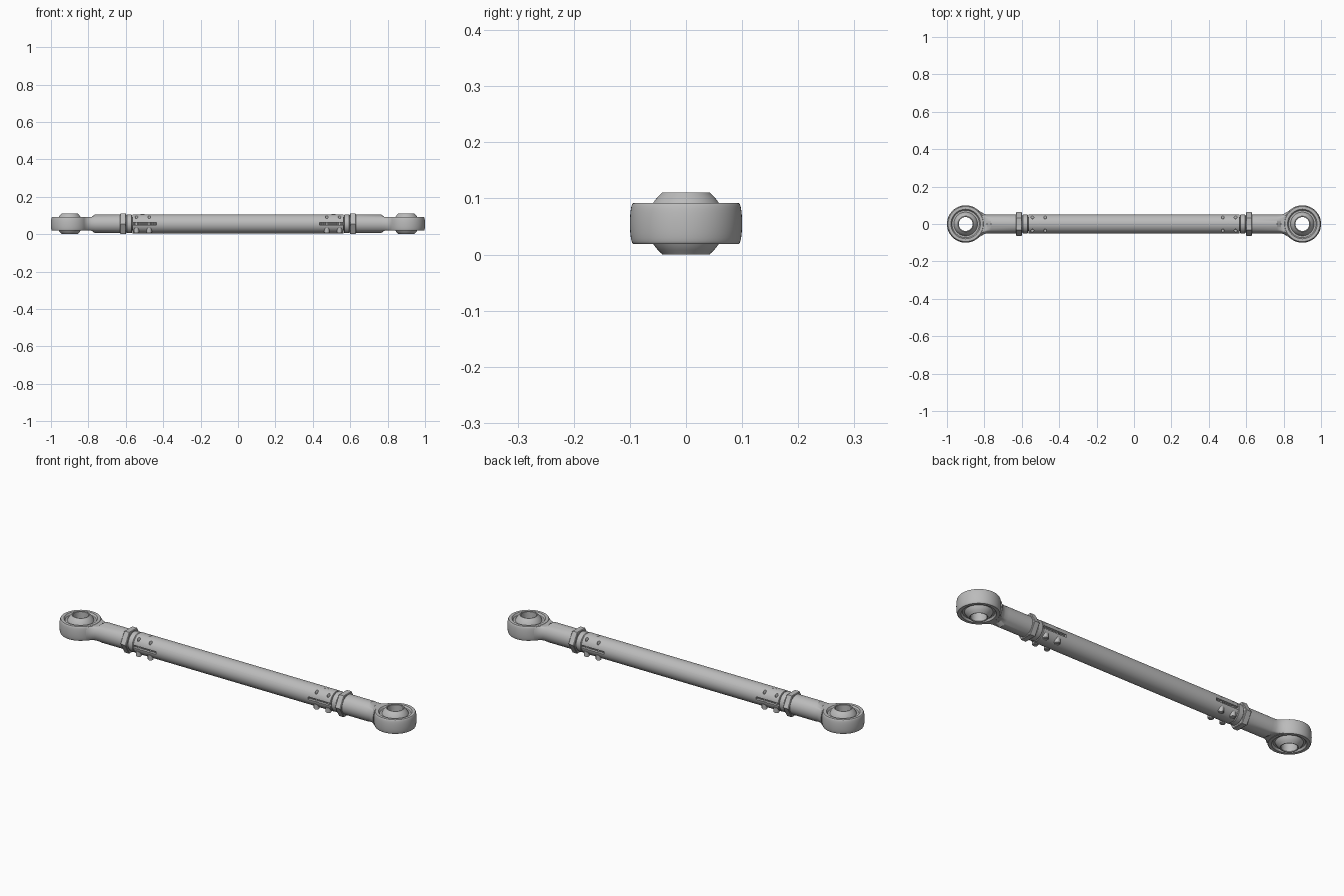
import bpy, bmesh, math
from mathutils import Matrix

old = bpy.data.objects.get("Cube")
if old:
    bpy.data.objects.remove(old, do_unlink=True)

AXIS_Z = 0.0555   # height of the rod axis
HEAD_X = 0.9      # centre of each end eye

steel = bpy.data.materials.new("brushed grey steel")
steel.use_nodes = True
steel.diffuse_color = (0.5, 0.5, 0.5, 1)
steel.node_tree.nodes["Principled BSDF"].inputs["Base Color"].default_value = (0.5, 0.5, 0.5, 1)


def make(name, bm, mirror=True):
    """Turn a bmesh into an object on the rod axis, mirrored to both ends."""
    bmesh.ops.recalc_face_normals(bm, faces=bm.faces)
    mesh = bpy.data.meshes.new(name)
    bm.to_mesh(mesh)
    bm.free()
    mesh.materials.append(steel)
    obj = bpy.data.objects.new(name, mesh)
    obj.location.z = AXIS_Z
    bpy.context.collection.objects.link(obj)
    if mirror:
        obj.modifiers.new("both_ends", "MIRROR")
    return obj


def loft(rings, closed=False):
    """Skin a list of point rings; close the loop or cap the ends."""
    bm = bmesh.new()
    rows = [[bm.verts.new(p) for p in ring] for ring in rings]
    n = len(rows[0])
    pairs = list(zip(rows, rows[1:])) + ([(rows[-1], rows[0])] if closed else [])
    for a, b in pairs:
        for i in range(n):
            j = (i + 1) % n
            bm.faces.new((a[i], a[j], b[j], b[i]))
    if not closed:
        bm.faces.new(rows[0])
        bm.faces.new(rows[-1])
    return bm


def turn(n):
    return [(math.cos(2 * math.pi * i / n), math.sin(2 * math.pi * i / n)) for i in range(n)]


def lathe_x(profile, closed=False, n=48):
    return loft([[(x, r * c, r * s) for c, s in turn(n)] for x, r in profile], closed)


def lathe_eye(profile, n=64):
    return loft([[(HEAD_X + r * c, r * s, z) for c, s in turn(n)] for r, z in profile], True)


def add_rod(bm, radius, x, y, z0, z1, n=20):
    """Add an upright cylinder to a bmesh."""
    place = Matrix.Translation((x, y, (z0 + z1) / 2))
    return bmesh.ops.create_cone(bm, cap_ends=True, segments=n, radius1=radius,
                                 radius2=radius, depth=z1 - z0, matrix=place)["verts"]


BOLTS = [(x, y) for x in (0.475, 0.543) for y in (-0.035, 0.035)]

# Central tube, hollow
tube = make("main_tube", lathe_x([(-0.565, 0.037), (-0.565, 0.049), (-0.563, 0.051),
                                  (0.563, 0.051), (0.565, 0.049), (0.565, 0.037)], True, 64), False)

# Clamp slits and bolt holes cut into the tube
slit = bmesh.new()
bmesh.ops.create_cube(slit, size=1, matrix=Matrix.Translation((0.517, 0, 0))
                      @ Matrix.Diagonal((0.164, 0.2, 0.014, 1)))
holes = bmesh.new()
for x, y in BOLTS:
    add_rod(holes, 0.0075, x, y, 0.022, 0.07)
cutters = [make("slit_cutter", slit), make("hole_cutter", holes)]
for cutter in cutters:
    cutter.hide_render = True
    cut = tube.modifiers.new("cut", "BOOLEAN")
    cut.operation = "DIFFERENCE"
    cut.solver = "EXACT"
    cut.object = cutter
graph = bpy.context.evaluated_depsgraph_get()
cut_mesh = bpy.data.meshes.new_from_object(tube.evaluated_get(graph))
tube.modifiers.clear()
tube.data = cut_mesh
for cutter in cutters:
    bpy.data.objects.remove(cutter, do_unlink=True)

# Threaded rod seen through the slits
thread = [(0.41 + 0.005 * i, 0.0365 if i % 2 else 0.033) for i in range(40)]
make("threaded_rod", lathe_x(thread, n=32))

# Clamp bolts: round heads below, shafts ending inside the upper holes
bolts = bmesh.new()
for x, y in BOLTS:
    head = add_rod(bolts, 0.014, x, y, -0.05, -0.022, 24)
    rim = [e for e in bolts.edges if all(v in head and v.co.z < -0.04 for v in e.verts)]
    bmesh.ops.bevel(bolts, geom=rim, offset=0.003, segments=2, affect="EDGES")
    add_rod(bolts, 0.006, x, y, -0.046, -0.03, 6)
    add_rod(bolts, 0.006, x, y, -0.03, 0.026)
make("clamp_bolts", bolts)

# Arrow marks on top of the tube
arrow = [(0.5, -0.006), (0.5, 0.006), (0.522, 0)]
make("arrow_mark", loft([[(x, y, z) for x, y in arrow] for z in (0.048, 0.0515)]))

# Round collar between tube and lock nut
make("collar", lathe_x([(0.566, 0.03), (0.566, 0.046), (0.57, 0.05), (0.594, 0.05),
                        (0.598, 0.046), (0.598, 0.03)]))

# Hexagonal lock nut with flats above and below, corners to front and back
nut = lathe_x([(0.598, 0.0635), (0.63, 0.0635)], n=6)
ends = [e for e in nut.edges if abs(e.verts[0].co.x - e.verts[1].co.x) < 0.001]
bmesh.ops.bevel(nut, geom=ends, offset=0.003, segments=1, affect="EDGES")
make("lock_nut", nut)

# Shank that flattens and flares into the eye: (x, radius, half thickness)
stations = [(0.61, 0.05, 0.05), (0.765, 0.05, 0.05), (0.785, 0.05, 0.0355),
            (0.798, 0.053, 0.0355), (0.808, 0.058, 0.0355), (0.815, 0.063, 0.0355),
            (0.822, 0.07, 0.0355)]
make("shank", loft([[(x, r * c, max(-h, min(h, r * s))) for c, s in turn(64)]
                    for x, r, h in stations]))

# Eye housing with a slightly bulged rim and recessed faces
rim = [(0.094 + 0.006 * math.cos(t), 0.0365 * math.sin(t))
       for t in [math.radians(a) for a in range(-90, 91, 15)]]
recess = [(0.079, 0.0365), (0.076, 0.033), (0.073, 0.027), (0.061, 0.027)]
make("eye_housing", lathe_eye(rim + recess + [(r, -z) for r, z in reversed(recess)]))

# Spherical bearing ball with through bore
ball_r = 0.069
tip = math.asin(0.053 / ball_r)
ball = [(ball_r * math.cos(a), ball_r * math.sin(a))
        for a in [tip * (i / 8 - 1) for i in range(17)]]
bore = [(0.042, 0.0555), (0.039, 0.0555), (0.037, 0.053)]
make("bearing_ball", lathe_eye(ball + bore + [(r, -z) for r, z in reversed(bore)]))

# Smooth shading with sharp edges kept
for obj in bpy.context.collection.objects:
    if obj.type == "MESH" and steel.name in obj.data.materials:
        bpy.ops.object.select_all(action="DESELECT")
        obj.select_set(True)
        bpy.context.view_layer.objects.active = obj
        bpy.ops.object.shade_smooth_by_angle(angle=math.radians(30))
